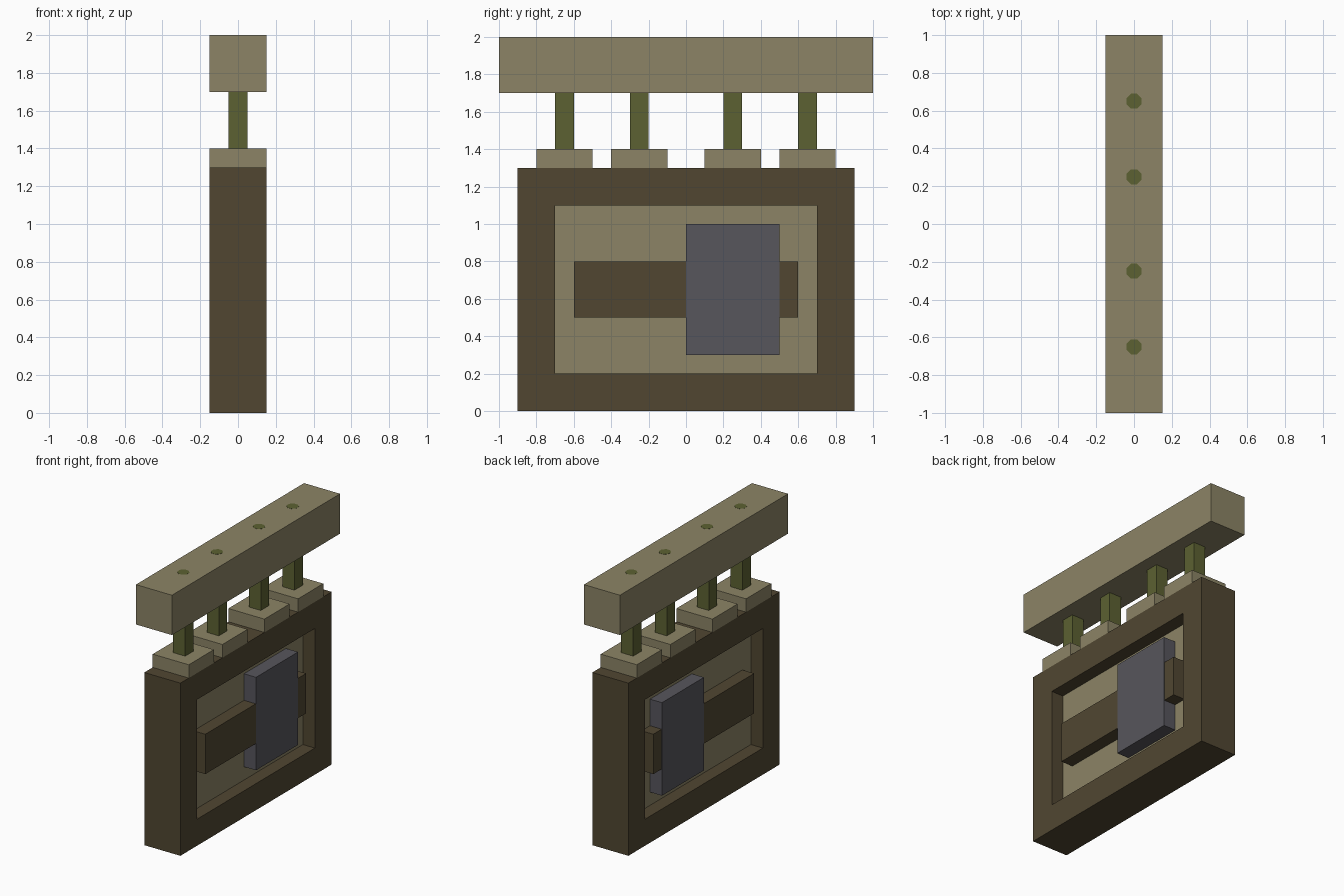
import bpy, bmesh
from mathutils import Matrix, Vector

if "Cube" in bpy.data.objects:
    bpy.data.objects.remove(bpy.data.objects["Cube"])


def material(name, rgb):
    m = bpy.data.materials.new(name)
    m.diffuse_color = (*rgb, 1)
    m.use_nodes = True
    m.node_tree.nodes["Principled BSDF"].inputs["Base Color"].default_value = m.diffuse_color
    return m


tan = material("tan_wood", (0.262, 0.231, 0.133))
brown = material("dark_brown_wood", (0.082, 0.062, 0.031))
green = material("olive_green", (0.107, 0.120, 0.032))
grey = material("slate_grey", (0.095, 0.092, 0.107))


def finish(name, bm, mat):
    mesh = bpy.data.meshes.new(name)
    bmesh.ops.recalc_face_normals(bm, faces=bm.faces)
    bm.to_mesh(mesh)
    bm.free()
    mesh.materials.append(mat)
    obj = bpy.data.objects.new(name, mesh)
    bpy.context.collection.objects.link(obj)
    return obj


def box(name, half_x, y0, y1, z0, z1, mat):
    """Box centred on x = 0, spanning the given y and z ranges."""
    bm = bmesh.new()
    place = Matrix.Translation((0, (y0 + y1) / 2, (z0 + z1) / 2))
    size = Matrix.Diagonal((2 * half_x, y1 - y0, z1 - z0, 1))
    bmesh.ops.create_cube(bm, size=1, matrix=place @ size)
    return finish(name, bm, mat)


def frame(name, half_x, outer, inner, mat):
    """Rectangular ring; outer and inner are (y0, y1, z0, z1)."""
    bm = bmesh.new()

    def loop(r, x):
        y0, y1, z0, z1 = r
        return [bm.verts.new((x, y, z)) for y, z in ((y0, z0), (y1, z0), (y1, z1), (y0, z1))]

    loops = [loop(outer, half_x), loop(inner, half_x), loop(inner, -half_x), loop(outer, -half_x)]
    for k in range(4):
        a, b = loops[k], loops[(k + 1) % 4]
        for i in range(4):
            j = (i + 1) % 4
            bm.faces.new((a[i], a[j], b[j], b[i]))
    return finish(name, bm, mat)


# Top beam
box("top_beam", 0.15, -1, 1, 1.7, 2.0, tan)

# Sign board: frame, recessed panel, bar and block showing on both faces
frame("board_frame", 0.15, (-0.9, 0.9, 0, 1.3), (-0.7, 0.7, 0.2, 1.1), brown)
box("recessed_panel", 0.05, -0.7, 0.7, 0.2, 1.1, tan)
box("emblem_bar", 0.148, -0.6, 0.6, 0.5, 0.8, brown)
box("emblem_block", 0.15, 0, 0.5, 0.3, 1.0, grey)

# Hangers: pad on the board, square rod, and small rod end on top of the beam
for i, (rod_y, pad_y) in enumerate(((-0.65, -0.65), (-0.25, -0.25), (0.25, 0.25), (0.65, 0.65))):
    box(f"pad_{i}", 0.15, pad_y - 0.15, pad_y + 0.15, 1.3, 1.4, tan)
    box(f"rod_{i}", 0.05, rod_y - 0.05, rod_y + 0.05, 1.4, 1.7, green)
    bm = bmesh.new()
    turn = Matrix.Rotation(0.3927, 4, 'Z')
    bmesh.ops.create_cone(bm, cap_ends=True, segments=8, radius1=0.043, radius2=0.043, depth=0.002,
                          matrix=Matrix.Translation(Vector((0, rod_y, 2.0))) @ turn)
    finish(f"rod_end_{i}", bm, green)
